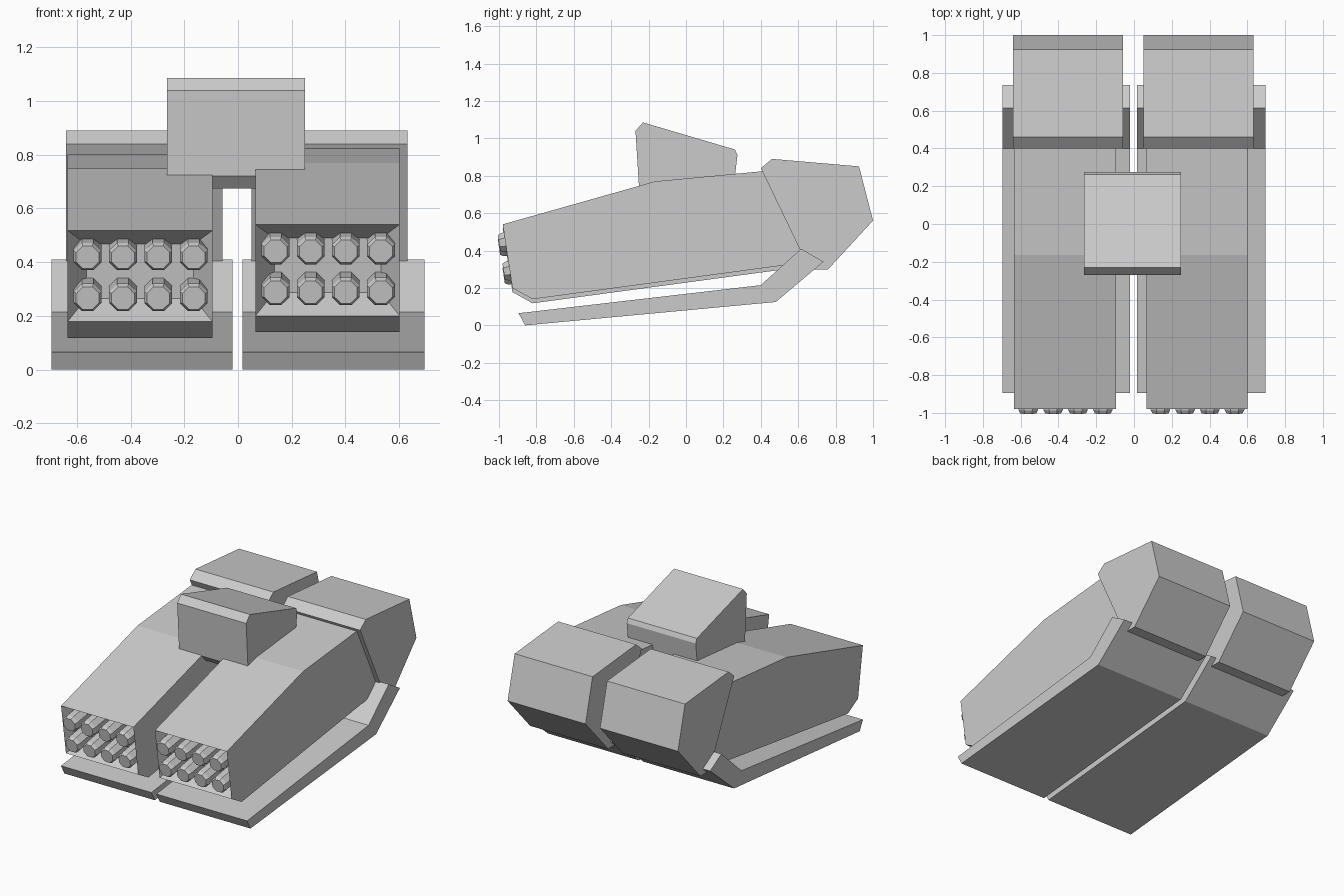
import bpy, bmesh, math
from mathutils import Vector, Matrix

if "Cube" in bpy.data.objects:
    bpy.data.objects.remove(bpy.data.objects["Cube"])


def finish(bm, name):
    bmesh.ops.recalc_face_normals(bm, faces=bm.faces)
    me = bpy.data.meshes.new(name)
    bm.to_mesh(me)
    bm.free()
    ob = bpy.data.objects.new(name, me)
    bpy.context.collection.objects.link(ob)
    return ob


def prism(profile, x0, x1):
    """Side profile of (y, z) points stretched from x0 to x1."""
    bm = bmesh.new()
    face = bm.faces.new([bm.verts.new((x0, y, z)) for y, z in profile])
    ext = bmesh.ops.extrude_face_region(bm, geom=[face])
    verts = [v for v in ext["geom"] if isinstance(v, bmesh.types.BMVert)]
    bmesh.ops.translate(bm, verts=verts, vec=(x1 - x0, 0, 0))
    bmesh.ops.recalc_face_normals(bm, faces=bm.faces)
    return bm


SKID = [(-0.895, 0.065), (-0.86, 0), (0.48, 0.125), (0.735, 0.34), (0.615, 0.41), (0.4, 0.215)]
REAR = [(0.4, 0.84), (0.46, 0.89), (0.925, 0.85), (1.0, 0.56), (0.76, 0.3), (0.66, 0.3)]
POD = [(-0.98, 0.54), (-0.165, 0.77), (0.4, 0.823), (0.62, 0.8), (0.7, 0.345), (-0.82, 0.14), (-0.928, 0.2)]
BRIDGE = [(-0.27, 1.04), (-0.23, 1.085), (0.262, 0.94), (0.275, 0.91), (0.255, 0.74),
          (0.22, 0.675), (-0.21, 0.675), (-0.25, 0.72)]
AIM = Vector((0, -0.988, -0.152))  # outward direction of the pod front


def launcher_pod(name, x0, x1, dz):
    # Pod body with a tapered recess sunk into its front
    bm = prism([(y, z + dz) for y, z in POD], x0, x1)
    front = max(bm.faces, key=lambda f: f.normal.dot(AIM))
    bmesh.ops.inset_region(bm, faces=[front], thickness=0.07, depth=-0.12, use_even_offset=True)
    finish(bm, name + "_pod")

    # Two rows of four octagonal tubes with chamfered tips
    bm = bmesh.new()
    aim_rot = Vector((0, 0, 1)).rotation_difference(AIM).to_matrix().to_4x4()
    spin = Matrix.Rotation(math.pi / 8, 4, 'Z')
    for tip_y, tip_z in ((-1.0, 0.44), (-0.975, 0.288)):
        for i in range(4):
            x = x0 + 0.075 + i * (x1 - x0 - 0.145) / 3
            tip = Vector((x, tip_y, tip_z + dz))
            for r1, r2, near, far in ((0.056, 0.056, 0.02, 0.17), (0.056, 0.046, 0, 0.02)):
                place = Matrix.Translation(tip - AIM * (near + far) / 2)
                bmesh.ops.create_cone(bm, segments=8, cap_ends=True, radius1=r1, radius2=r2,
                                      depth=far - near, matrix=place @ aim_rot @ spin)
    bmesh.ops.remove_doubles(bm, verts=bm.verts, dist=0.0005)
    inner = [f for f in bm.faces if len(f.verts) == 8 and
             all(len(e.link_faces) > 2 for e in f.edges)]
    bmesh.ops.delete(bm, geom=inner, context='FACES_ONLY')
    finish(bm, name + "_tubes")


# Both sides of the vehicle
for name, pod, skid, rear, dz in (
        ("left", (-0.635, -0.095), (-0.695, -0.02), (-0.64, -0.058), -0.022),
        ("right", (0.065, 0.602), (0.017, 0.695), (0.05, 0.632), 0)):
    launcher_pod(name, *pod, dz)
    finish(prism(SKID, *skid), name + "_skid")
    finish(prism(REAR, *rear), name + "_rear_block")

# Raised block joining the pods
finish(prism(BRIDGE, -0.265, 0.25), "bridge_block")
